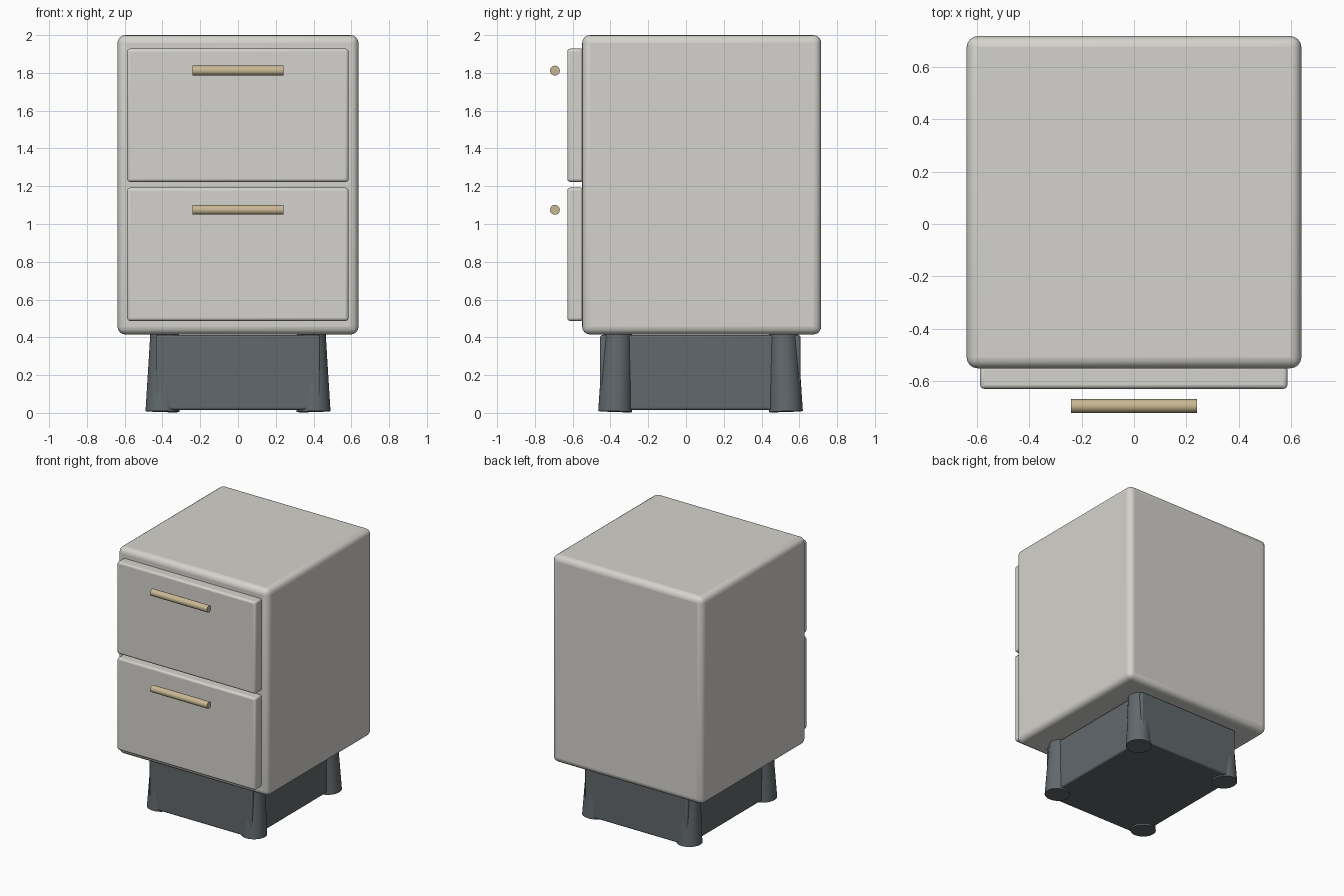
import bpy
import math
from mathutils import Vector

if "Cube" in bpy.data.objects:
    bpy.data.objects.remove(bpy.data.objects["Cube"])


def material(name, rgb):
    m = bpy.data.materials.new(name)
    m.diffuse_color = (*rgb, 1)
    m.use_nodes = True
    m.node_tree.nodes["Principled BSDF"].inputs["Base Color"].default_value = m.diffuse_color
    return m


shell_mat = material("warm_white", (0.66, 0.65, 0.61))
base_mat = material("slate", (0.12, 0.14, 0.15))
handle_mat = material("brass", (0.58, 0.48, 0.29))


def smooth(o):
    bpy.ops.object.select_all(action='DESELECT')
    o.select_set(True)
    bpy.context.view_layer.objects.active = o
    bpy.ops.object.shade_smooth_by_angle(angle=math.radians(35))


def box(name, lo, hi, bevel, mat, segments=3):
    lo, hi = Vector(lo), Vector(hi)
    bpy.ops.mesh.primitive_cube_add(size=1, location=(lo + hi) / 2)
    o = bpy.context.object
    o.name = name
    o.scale = hi - lo
    bpy.ops.object.transform_apply(location=False, rotation=False, scale=True)
    mod = o.modifiers.new("rounded_edges", 'BEVEL')
    mod.width = bevel
    mod.segments = segments
    o.data.materials.append(mat)
    smooth(o)
    return o


def rod(name, a, b, r1, r2, mat):
    a, b = Vector(a), Vector(b)
    d = b - a
    bpy.ops.mesh.primitive_cone_add(vertices=32, radius1=r1, radius2=r2,
                                    depth=d.length, location=(a + b) / 2)
    o = bpy.context.object
    o.name = name
    o.rotation_euler = d.to_track_quat('Z', 'Y').to_euler()
    o.data.materials.append(mat)
    smooth(o)
    return o


# Cabinet body
box("cabinet_body", (-0.638, -0.55, 0.415), (0.638, 0.716, 2.0), 0.042, shell_mat, 4)

# Drawer fronts with floating bar handles
for name, z0, z1, hz in (("lower", 0.487, 1.192, 1.075), ("upper", 1.223, 1.928, 1.812)):
    box(name + "_drawer_front", (-0.587, -0.628, z0), (0.585, -0.54, z1), 0.015, shell_mat)
    rod(name + "_handle", (-0.241, -0.694, hz), (0.241, -0.694, hz), 0.026, 0.026, handle_mat)

# Plinth
box("plinth", (-0.435, -0.455, 0.016), (0.435, 0.606, 0.412), 0.012, base_mat)

# Splayed tapered legs at the plinth corners
for sx, xn in ((-1, "left"), (1, "right")):
    for sy, yn in ((-1, "front"), (1, "back")):
        rod(f"{yn}_{xn}_leg",
            (sx * 0.40, 0.077 + sy * 0.452, 0.007),
            (sx * 0.388, 0.077 + sy * 0.438, 0.425),
            0.09, 0.076, base_mat)
